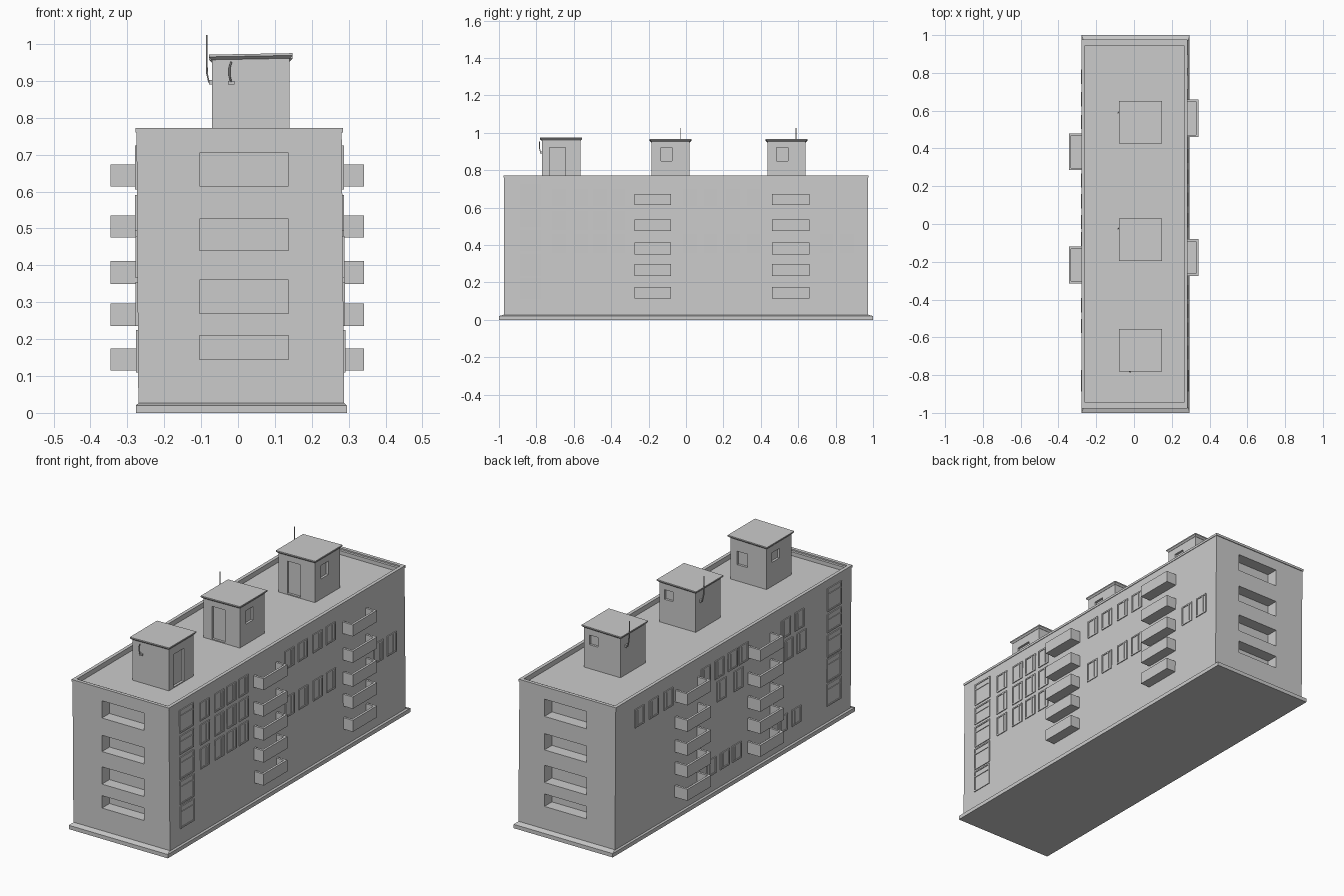
import bpy, bmesh
from mathutils import Vector

if "Cube" in bpy.data.objects:
    bpy.data.objects.remove(bpy.data.objects["Cube"])


def frustum(bm, low, z0, high, z1, tilt=0.0):
    """Block between two rectangles (x0, x1, y0, y1); tilt raises the +x side."""
    rings = []
    for (x0, x1, y0, y1), z in ((low, z0), (high, z1)):
        rings.append([bm.verts.new((x, y, z + (tilt if x == x1 else 0)))
                      for x, y in ((x0, y0), (x1, y0), (x1, y1), (x0, y1))])
    a, b = rings
    bm.faces.new(a[::-1])
    bm.faces.new(b)
    for i in range(4):
        j = (i + 1) % 4
        bm.faces.new((a[i], a[j], b[j], b[i]))


def box(bm, x0, x1, y0, y1, z0, z1):
    x0, x1 = sorted((x0, x1))
    frustum(bm, (x0, x1, y0, y1), z0, (x0, x1, y0, y1), z1)


def finish(bm, name, hidden=False):
    me = bpy.data.meshes.new(name)
    bmesh.ops.recalc_face_normals(bm, faces=bm.faces)
    bm.to_mesh(me)
    bm.free()
    ob = bpy.data.objects.new(name, me)
    bpy.context.collection.objects.link(ob)
    ob.hide_render = hidden
    if hidden:
        ob.display_type = 'WIRE'
        ob.hide_set(True)
    return ob


def cut(ob, cutter):
    m = ob.modifiers.new("cut", 'BOOLEAN')
    m.operation = 'DIFFERENCE'
    m.solver = 'EXACT'
    m.object = cutter


# plinth with sloped top edge
bm = bmesh.new()
foot = (-0.277, 0.295, -1.0, 1.0)
frustum(bm, foot, 0, foot, 0.02)
frustum(bm, foot, 0.02, (-0.268, 0.286, -0.97, 0.97), 0.028)
finish(bm, "plinth")

# main block, leaning very slightly, with parapet and end loggias cut out
bm = bmesh.new()
frustum(bm, (-0.27, 0.288, -0.972, 0.972), 0.01, (-0.275, 0.281, -0.972, 0.972), 0.765)
body = finish(bm, "main_block")
bm = bmesh.new()
box(bm, -0.262, 0.268, -0.945, 0.945, 0.745, 0.9)
for z0, z1 in ((0.145, 0.21), (0.27, 0.36), (0.44, 0.525), (0.615, 0.705)):
    for y0, y1 in ((-1.1, -0.91), (0.91, 1.1)):
        box(bm, -0.105, 0.137, y0, y1, z0, z1)
cut(body, finish(bm, "block_cutter", True))

# thin coping strip around the parapet
bm = bmesh.new()
X0, X1, Y, W = -0.278, 0.284, 0.976, 0.018
box(bm, X0, X1, -Y, -Y + W, 0.76, 0.772)
box(bm, X0, X1, Y - W, Y, 0.76, 0.772)
box(bm, X0, X0 + W, -Y + W, Y - W, 0.76, 0.772)
box(bm, X1 - W, X1, -Y + W, Y - W, 0.76, 0.772)
finish(bm, "parapet_coping")

# balconies: floor slab and three thin walls
bands = ((0.115, 0.175), (0.235, 0.297), (0.35, 0.412), (0.475, 0.535), (0.613, 0.673))
T = 0.012


def balconies(name, wall, outer, spans):
    bm = bmesh.new()
    t = T if outer > wall else -T
    for y0, y1 in spans:
        for z0, z1 in bands:
            box(bm, wall, outer, y0, y1, z0, z0 + 0.01)
            box(bm, outer - t, outer, y0, y1, z0 + 0.01, z1)
            box(bm, wall, outer - t, y0, y0 + T, z0 + 0.01, z1)
            box(bm, wall, outer - t, y1 - T, y1, z0 + 0.01, z1)
    finish(bm, name)


balconies("right_balconies", 0.28, 0.341, ((-0.275, -0.08), (0.46, 0.66)))
balconies("left_balconies", -0.268, -0.345, ((0.285, 0.48), (-0.315, -0.12)))

# window frames on the long walls
floors = ((0.115, 0.2), (0.235, 0.33), (0.355, 0.46), (0.48, 0.585), (0.605, 0.70))
stair = ((0.11, 0.225), (0.235, 0.355), (0.365, 0.48), (0.495, 0.59), (0.605, 0.725))


def window(bm, side, y, w, z0, z1, transom=False):
    zm = (z0 + z1) / 2
    x = 0.2875 - 0.0085 * zm if side > 0 else -0.2705 - 0.0065 * zm
    back, face, pane = x - side * 0.01, x + side * 0.005, x + side * 0.0015
    b = 0.007
    y0, y1 = y - w / 2, y + w / 2
    box(bm, back, face, y0, y0 + b, z0, z1)
    box(bm, back, face, y1 - b, y1, z0, z1)
    box(bm, back, face, y0 + b, y1 - b, z0, z0 + b)
    box(bm, back, face, y0 + b, y1 - b, z1 - b, z1)
    box(bm, back, pane, y0 + b, y1 - b, z0 + b, z1 - b)
    if transom:
        h = z1 - 0.035
        box(bm, back, face, y0 + b, y1 - b, h, h + b)
    else:
        box(bm, back, face, y + 0.01, y + 0.01 + b, z0 + b, z1 - b)


layouts = {
    1: {2: (-0.68, -0.56, -0.46, -0.36, 0.02, 0.13, 0.25, 0.36, 0.75, 0.86),
        3: (-0.68, -0.56, -0.46, -0.36),
        4: (-0.68, -0.56, -0.46, -0.36, 0.02, 0.13, 0.25, 0.36)},
    -1: {0: (0.18, 0.07, -0.03, -0.41, -0.52),
         3: (0.1, -0.04, -0.45, -0.56),
         4: (0.78, 0.66, 0.54, 0.23, 0.12, 0.01, -0.08, -0.43, -0.54)}}
for side, rows in layouts.items():
    bm = bmesh.new()
    for z0, z1 in stair:
        window(bm, side, -0.83, 0.115, z0, z1, True)
    for f, ys in rows.items():
        for y in ys:
            window(bm, side, y, 0.075, *floors[f])
    finish(bm, "right_windows" if side > 0 else "left_windows")

# rooftop huts with door and window recesses, and an overhanging cap
HX0, HX1, D = -0.07, 0.14, 0.012
for i, (y0, y1, top) in enumerate(((-0.77, -0.565, 0.965), (-0.185, 0.02, 0.957), (0.435, 0.64, 0.957))):
    bm = bmesh.new()
    box(bm, HX0, HX1, y0, y1, 0.735, top)
    hut = finish(bm, f"roof_hut_{i + 1}")
    bm = bmesh.new()
    if i == 0:
        box(bm, HX1 - D, 0.3, -0.73, -0.645, 0.75, 0.92)       # door
        box(bm, 0.04, 0.10, y1 - D, y1 + 0.1, 0.83, 0.90)      # back window
        box(bm, -0.2, HX0 + D, -0.67, -0.61, 0.87, 0.92)       # left window
    else:
        box(bm, -0.02, 0.055, y0 - 0.1, y0 + D, 0.75, 0.92)    # door
        box(bm, 0.06, 0.11, y1 - D, y1 + 0.1, 0.87, 0.92)      # back window
        box(bm, HX1 - D, 0.3, y0 + 0.05, y0 + 0.11, 0.85, 0.92)
    cut(hut, finish(bm, f"hut_cutter_{i + 1}", True))
    bm = bmesh.new()
    inner = (HX0 - 0.001, HX1 + 0.001, y0 - 0.001, y1 + 0.001)
    rim = (HX0 - 0.009, HX1 + 0.008, y0 - 0.01, y1 + 0.01)
    frustum(bm, inner, top - 0.008, rim, top, 0.004)
    frustum(bm, rim, top, rim, top + 0.006, 0.004)
    finish(bm, f"hut_cap_{i + 1}")


def rod(name, pts, r):
    cu = bpy.data.curves.new(name, 'CURVE')
    cu.dimensions = '3D'
    cu.bevel_depth = r
    cu.bevel_resolution = 1
    cu.use_fill_caps = True
    sp = cu.splines.new('POLY')
    sp.points.add(len(pts) - 1)
    for p, co in zip(sp.points, pts):
        p.co = (*co, 1)
    bpy.context.collection.objects.link(bpy.data.objects.new(name, cu))


# masts bracketed to the left side of the two rear huts
for i, y in enumerate((-0.02, 0.595)):
    rod(f"mast_{i + 1}", [(-0.066, y, 0.895), (-0.079, y, 0.897), (-0.084, y - 0.006, 0.92),
                          (-0.085, y - 0.008, 0.97), (-0.085, y - 0.008, 1.024)], 0.0025)
    bm = bmesh.new()
    box(bm, -0.078, -0.068, y - 0.009, y + 0.009, 0.89, 0.903)
    finish(bm, f"mast_bracket_{i + 1}")

# small hooked fitting on the front hut
rod("front_hook", [(-0.017, -0.765, 0.895), (-0.019, -0.778, 0.897), (-0.023, -0.783, 0.915),
                   (-0.023, -0.784, 0.935), (-0.018, -0.784, 0.952)], 0.0025)
bm = bmesh.new()
box(bm, -0.027, -0.009, -0.78, -0.768, 0.89, 0.9)
finish(bm, "hook_bracket")
